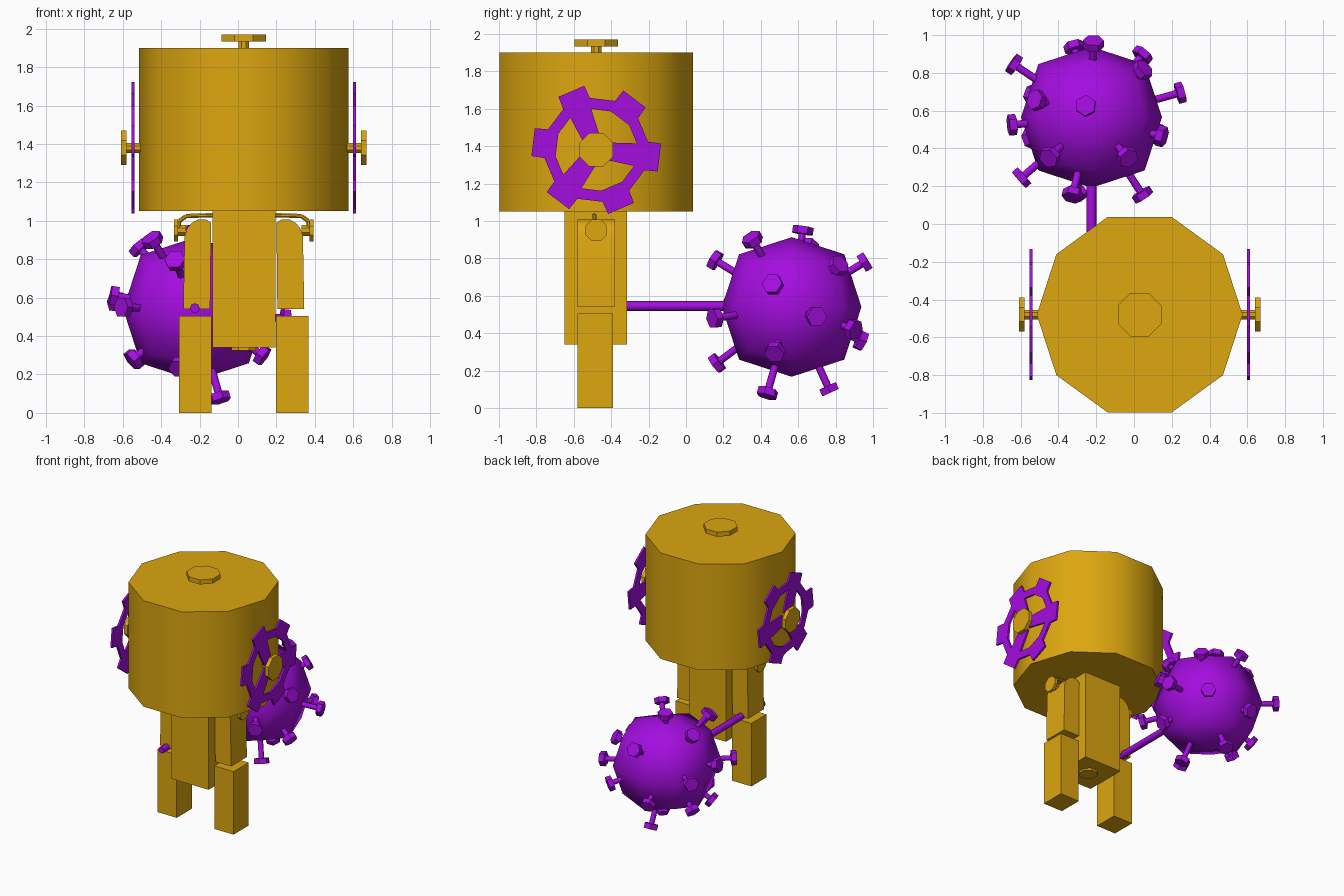
import bpy, bmesh, math
from mathutils import Vector, Matrix

if "Cube" in bpy.data.objects:
    bpy.data.objects.remove(bpy.data.objects["Cube"])

CX, CY = 0.03, -0.48                      # symmetry axis of the figure
BALL = Vector((-0.225, 0.565, 0.54))


def material(name, rgb):
    m = bpy.data.materials.new(name)
    m.diffuse_color = (*rgb, 1)
    m.use_nodes = True
    m.node_tree.nodes["Principled BSDF"].inputs["Base Color"].default_value = m.diffuse_color
    return m


GOLD = material("gold", (0.72, 0.385, 0.005))
PURPLE = material("purple", (0.37, 0.004, 0.74))


def prism(bm, a, b, r, n, phase=0.0):
    """n-sided closed cylinder from point a to point b"""
    a, b = Vector(a), Vector(b)
    d = (b - a).normalized()
    rot = Matrix.Identity(3) if d.z > 0.999 else d.to_track_quat('Z', 'Y').to_matrix()
    ring = [rot @ Vector((r * math.cos(phase + math.tau * i / n),
                          r * math.sin(phase + math.tau * i / n), 0)) for i in range(n)]
    lo = [bm.verts.new(a + p) for p in ring]
    hi = [bm.verts.new(b + p) for p in ring]
    bm.faces.new(lo[::-1])
    bm.faces.new(hi)
    for i in range(n):
        j = (i + 1) % n
        bm.faces.new((lo[i], lo[j], hi[j], hi[i]))


def finish(name, bm, mat, angle=40):
    bmesh.ops.recalc_face_normals(bm, faces=bm.faces[:])
    me = bpy.data.meshes.new(name)
    bm.to_mesh(me)
    bm.free()
    me.materials.append(mat)
    ob = bpy.data.objects.new(name, me)
    bpy.context.collection.objects.link(ob)
    bpy.ops.object.select_all(action='DESELECT')
    ob.select_set(True)
    bpy.context.view_layer.objects.active = ob
    bpy.ops.object.shade_smooth_by_angle(angle=math.radians(angle))
    return ob


def box(name, x0, x1, y0, y1, z0, z1):
    bm = bmesh.new()
    bmesh.ops.create_cube(bm, size=1)
    bmesh.ops.scale(bm, vec=(x1 - x0, y1 - y0, z1 - z0), verts=bm.verts)
    bmesh.ops.translate(bm, vec=((x0 + x1) / 2, (y0 + y1) / 2, (z0 + z1) / 2), verts=bm.verts)
    finish(name, bm, GOLD)


def knob(name, parts):
    """parts: list of (start, end, radius, sides)"""
    bm = bmesh.new()
    for a, b, r, n in parts:
        prism(bm, a, b, r, n, math.pi / n)
    finish(name, bm, GOLD)


# Drum head with a knob on top
bm = bmesh.new()
prism(bm, (CX, CY, 1.05), (CX, CY, 1.90), 0.545, 10)
finish("head", bm, GOLD)
knob("top_knob", [((CX, CY, 1.89), (CX, CY, 1.94), 0.03, 8),
                  ((CX, CY, 1.933), (CX, CY, 1.97), 0.125, 8)])

# Trunk with a disc underneath
box("trunk", CX - 0.163, CX + 0.165, -0.65, -0.315, 0.34, 1.05)
knob("trunk_disc", [((CX, CY, 0.325), (CX, CY, 0.345), 0.07, 8)])

for s, side in ((-1, "left"), (1, "right")):
    def X(v):
        return CX + s * v

    # Lower leg
    xs = sorted((X(0.167), X(0.337)))
    box(side + "_lower_leg", *xs, -0.58, -0.39, 0, 0.505)

    # Upper leg, rounded on the outer top corner
    profile = [(0.175, 0.54), (0.315, 0.54), (0.308, 0.92), (0.295, 0.96), (0.27, 0.99),
               (0.235, 1.008), (0.20, 1.008), (0.17, 0.99)]
    bm = bmesh.new()
    face = bm.faces.new([bm.verts.new((X(x), -0.58, z)) for x, z in profile])
    ext = bmesh.ops.extrude_face_region(bm, geom=[face])
    bmesh.ops.translate(bm, vec=(0, 0.2, 0),
                        verts=[v for v in ext["geom"] if isinstance(v, bmesh.types.BMVert)])
    finish(side + "_upper_leg", bm, GOLD)

    # Bent rod and hip knob
    path = [(0.15, 1.03), (0.30, 1.025), (0.335, 1.0), (0.342, 0.95)]
    parts = [((X(a[0]), CY - 0.01, a[1]), (X(b[0]), CY - 0.01, b[1]), 0.012, 8)
             for a, b in zip(path, path[1:])]
    parts += [((X(0.30), CY, 0.95), (X(0.345), CY, 0.95), 0.03, 8),
              ((X(0.342), CY, 0.95), (X(0.364), CY, 0.95), 0.062, 8)]
    knob(side + "_hip_knob", parts)

    # Axle and hub of the side wheel
    knob(side + "_wheel_hub", [((X(0.50), CY, 1.38), (X(0.62), CY, 1.38), 0.028, 8),
                               ((X(0.61), CY, 1.38), (X(0.64), CY, 1.38), 0.097, 8)])

    # Toothed wheel: ring, six teeth, three spokes
    bm = bmesh.new()

    def vert(r, w, ang):
        """point at distance r along a direction and w across it"""
        c, t = math.cos(ang), math.sin(ang)
        return bm.verts.new((X(0.568), CY + r * c - w * t, 1.38 + r * t + w * c))

    h = math.radians(16)
    inner, outer = [], []
    for i in range(6):
        ang = math.radians(-7 + 60 * i)
        for k in (-1, 1):
            inner.append(vert(0.22 * math.cos(h), k * 0.22 * math.sin(h), ang))
            outer.append(vert(0.28 * math.cos(h), k * 0.28 * math.sin(h), ang))
        bm.faces.new((outer[-2], vert(0.34, -0.075, ang), vert(0.34, 0.075, ang), outer[-1]))
        if i % 2 == 0:
            bm.faces.new((vert(0.04, -0.045, ang), inner[-2], inner[-1], vert(0.04, 0.045, ang)))
    for i in range(12):
        j = (i + 1) % 12
        bm.faces.new((inner[i], outer[i], outer[j], inner[j]))
    bmesh.ops.recalc_face_normals(bm, faces=bm.faces[:])
    ext = bmesh.ops.extrude_face_region(bm, geom=bm.faces[:], use_keep_orig=True)
    bmesh.ops.translate(bm, vec=(s * 0.016, 0, 0),
                        verts=[v for v in ext["geom"] if isinstance(v, bmesh.types.BMVert)])
    finish(side + "_wheel", bm, PURPLE)

# Handle joining the figure to the spiked ball
bm = bmesh.new()
prism(bm, (BALL.x, -0.65, 0.545), (BALL.x, 0.30, 0.545), 0.026, 8)
finish("ball_handle", bm, PURPLE, 60)

# Ball: a cube split once and pushed out to a sphere
bm = bmesh.new()
bmesh.ops.create_cube(bm, size=2)
bmesh.ops.subdivide_edges(bm, edges=bm.edges[:], cuts=1, use_grid_fill=True)
for v in bm.verts:
    axial = sum(abs(c) > 0.5 for c in v.co) == 1
    v.co = BALL + v.co.normalized() * (0.373 if axial else 0.398)
finish("ball", bm, PURPLE, 90)

# Spikes: stem and hexagonal cap, given by cap centres around the ball
spikes = [(-.03, .06, .41), (.47, .13, -.05), (-.42, -.04, .07), (-.29, .09, .32),
          (-.22, -.21, .36), (.19, -.21, .36), (-.37, -.32, .01), (-.10, -.41, .25),
          (.27, -.41, -.06), (-.08, -.40, -.30), (.37, -.10, .12), (.35, -.09, -.24),
          (.27, .25, .22), (.01, .39, .24), (-.41, .28, .04), (.27, .33, -.12),
          (-.09, .37, -.18), (0, .20, -.44), (.13, -.13, -.46), (-.32, -.11, -.26),
          (-.31, .12, -.26)]
bm = bmesh.new()
for p in spikes:
    p = Vector(p)
    d = p.normalized()
    prism(bm, BALL + d * 0.3, BALL + p, 0.02, 8)
    prism(bm, BALL + p - d * 0.02, BALL + p + d * 0.02, 0.056, 6)
finish("ball_spikes", bm, PURPLE, 50)
